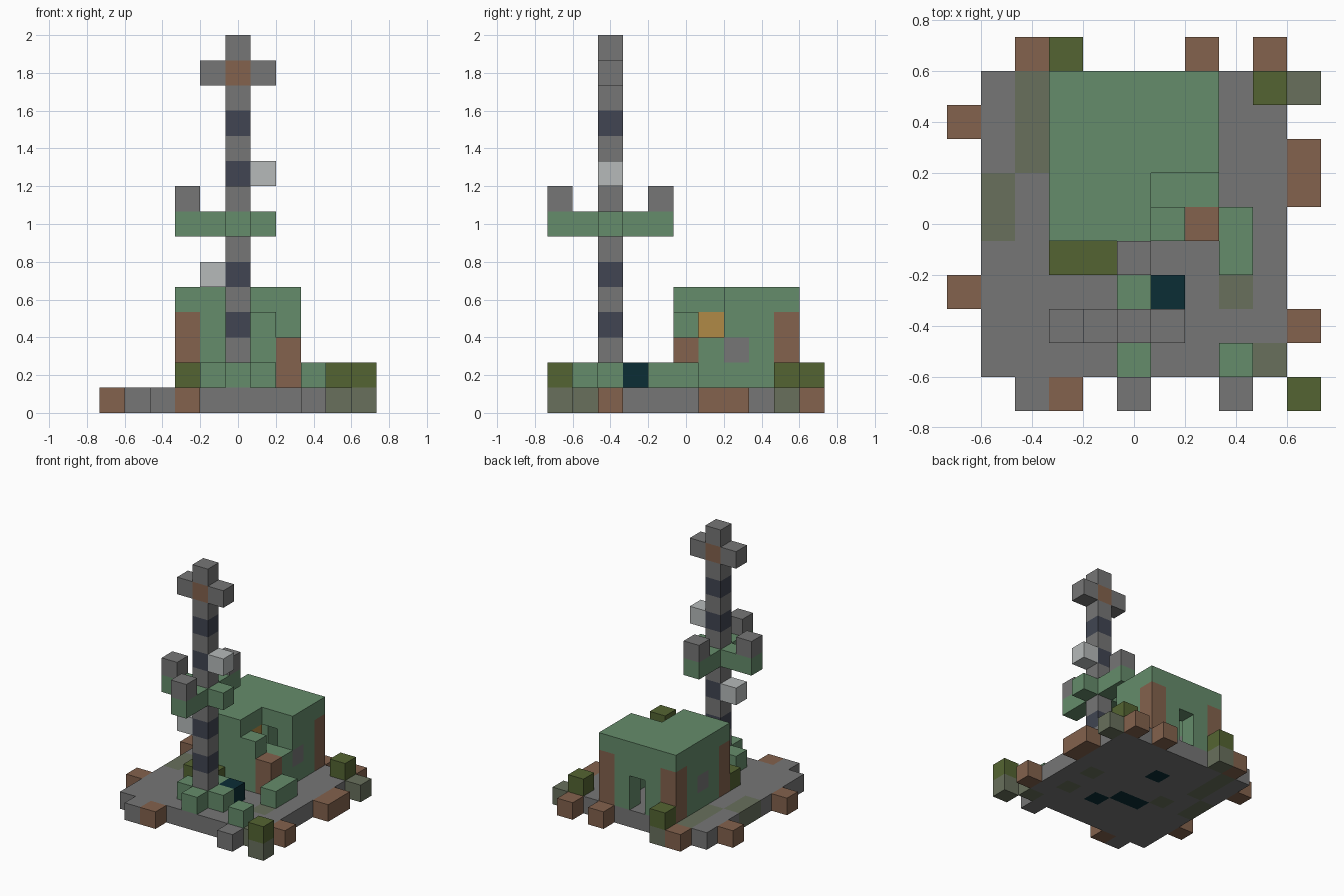
import bpy
import bmesh
from mathutils import Vector

UNIT = 2 / 15

cube = bpy.data.objects.get("Cube")
if cube:
    bpy.data.objects.remove(cube, do_unlink=True)

# Colours as sRGB bytes, turned into linear values below
PALETTE = {
    "stone": (118, 118, 118),
    "weathered_green": (101, 140, 107),
    "rusty_brown": (131, 98, 77),
    "leaf_olive": (84, 100, 50),
    "mossy_stone": (104, 112, 92),
    "navy_band": (65, 69, 82),
    "pale_grey": (182, 186, 186),
    "lamp_orange": (176, 138, 70),
    "dark_teal": (11, 45, 53),
}


def linear(byte):
    c = byte / 255
    return c / 12.92 if c <= 0.04045 else ((c + 0.055) / 1.055) ** 2.4


materials = {}
for name, rgb in PALETTE.items():
    mat = bpy.data.materials.new(name)
    mat.use_nodes = True
    colour = [linear(b) for b in rgb] + [1]
    mat.diffuse_color = colour
    bsdf = next(n for n in mat.node_tree.nodes if n.type == 'BSDF_PRINCIPLED')
    bsdf.inputs["Base Color"].default_value = colour
    bsdf.inputs["Roughness"].default_value = 0.9
    materials[name] = mat

# Every block is one unit cube, stored by cell: (part, colour)
blocks = {}


def fill(part, colour, x, y, z):
    """Fill a box of cells; each range is a number or an inclusive pair."""
    spans = [range(r[0], r[1] + 1) if isinstance(r, tuple) else (r,)
             for r in (x, y, z)]
    for i in spans[0]:
        for j in spans[1]:
            for k in spans[2]:
                blocks[i, j, k] = (part, colour)


def carve(x, y, z):
    for i in x:
        for j in y:
            for k in z:
                blocks.pop((i, j, k), None)


# Base slab with ragged edge blocks
fill("base", "stone", (-4, 4), (-4, 4), 0)
for x, y in [(-3, -5), (3, -5)]:
    fill("base", "stone", x, y, 0)
for x, y in [(-3, 5), (2, 5), (4, 5), (5, 1), (5, 2), (5, -3),
             (-2, -5), (-5, 3), (-5, -2)]:
    fill("base", "rusty_brown", x, y, 0)
for x, y in [(5, 4), (5, -5), (4, -4), (-2, 5), (3, -2), (3, 0), (-2, 0)]:
    fill("base", "mossy_stone", x, y, 0)
fill("base", "mossy_stone", -3, (2, 4), 0)
fill("base", "mossy_stone", -4, (0, 1), 0)
fill("base", "dark_teal", (-1, 0), -1, 0)
for x, y in [(1, -2), (0, 2)]:
    fill("base", "dark_teal", x, y, 0)

# Hollow hut with a broken front corner and a back doorway
fill("hut", "weathered_green", (-2, 2), (0, 4), (1, 4))
carve(range(-1, 2), range(1, 4), range(1, 4))
carve([1, 2], [0, 1], [4])
carve([2], [0, 1], [3])
carve([0], [4], [1, 2])
fill("hut", "weathered_green", 1, 1, (1, 2))
for x, y in [(-2, 0), (-2, 4), (2, 4)]:
    fill("hut", "rusty_brown", x, y, (1, 3))
fill("hut", "rusty_brown", 2, 0, (1, 2))
for x in (-2, 2):
    fill("hut", "stone", x, 2, 2)
fill("lamp", "lamp_orange", 0, 1, 3)

# Mast with bands and a cross at the top
fill("mast", "stone", 0, -3, (1, 14))
for z in (3, 5, 9, 11):
    fill("mast", "navy_band", 0, -3, z)
fill("mast", "stone", (-1, 1), -3, 13)
fill("mast", "rusty_brown", 0, -3, 13)

# Feet around the mast
for x, y in [(-1, -3), (1, -3), (0, -4), (0, -2)]:
    fill("mast_foot", "weathered_green", x, y, 1)

# Cross arms with upturned tips
fill("mast_arms", "weathered_green", (-2, 1), -3, 7)
fill("mast_arms", "weathered_green", 0, (-5, -1), 7)
for x, y in [(-2, -3), (0, -5), (0, -1)]:
    fill("arm_tips", "stone", x, y, 8)

# Signal boxes on the mast sides
fill("signal_boxes", "pale_grey", 1, -3, 9)
fill("signal_boxes", "pale_grey", -1, -3, 5)

# Rubble, barrel and bushes on the ground
fill("rubble", "weathered_green", 3, (-1, 0), 1)
fill("rubble", "weathered_green", 3, -4, 1)
fill("barrel", "dark_teal", 1, -2, 1)
fill("bushes", "leaf_olive", (-2, -1), -1, 1)
for x, y in [(4, 4), (5, -5), (-2, 5)]:
    fill("bushes", "leaf_olive", x, y, 1)


def build_part(part):
    """Make one mesh from the exposed sides of a part's blocks."""
    bm = bmesh.new()
    mesh = bpy.data.meshes.new(part)
    slots = []
    for cell, (owner, colour) in blocks.items():
        if owner != part:
            continue
        if colour not in slots:
            slots.append(colour)
            mesh.materials.append(materials[colour])
        centre = Vector(cell) + Vector((0, 0, 0.5))
        for axis in range(3):
            for sign in (-1, 1):
                normal = Vector((0, 0, 0))
                normal[axis] = sign
                if tuple(int(c + n) for c, n in zip(cell, normal)) in blocks:
                    continue
                u = Vector((0, 0, 0))
                u[(axis + 1) % 3] = 0.5
                v = normal.cross(u)
                mid = centre + normal / 2
                ring = (mid - u - v, mid + u - v, mid + u + v, mid - u + v)
                face = bm.faces.new([bm.verts.new(p * UNIT) for p in ring])
                face.material_index = slots.index(colour)
    bmesh.ops.remove_doubles(bm, verts=bm.verts, dist=UNIT / 100)
    bm.to_mesh(mesh)
    bm.free()
    bpy.context.collection.objects.link(bpy.data.objects.new(part, mesh))


for part in sorted({owner for owner, _ in blocks.values()}):
    build_part(part)
